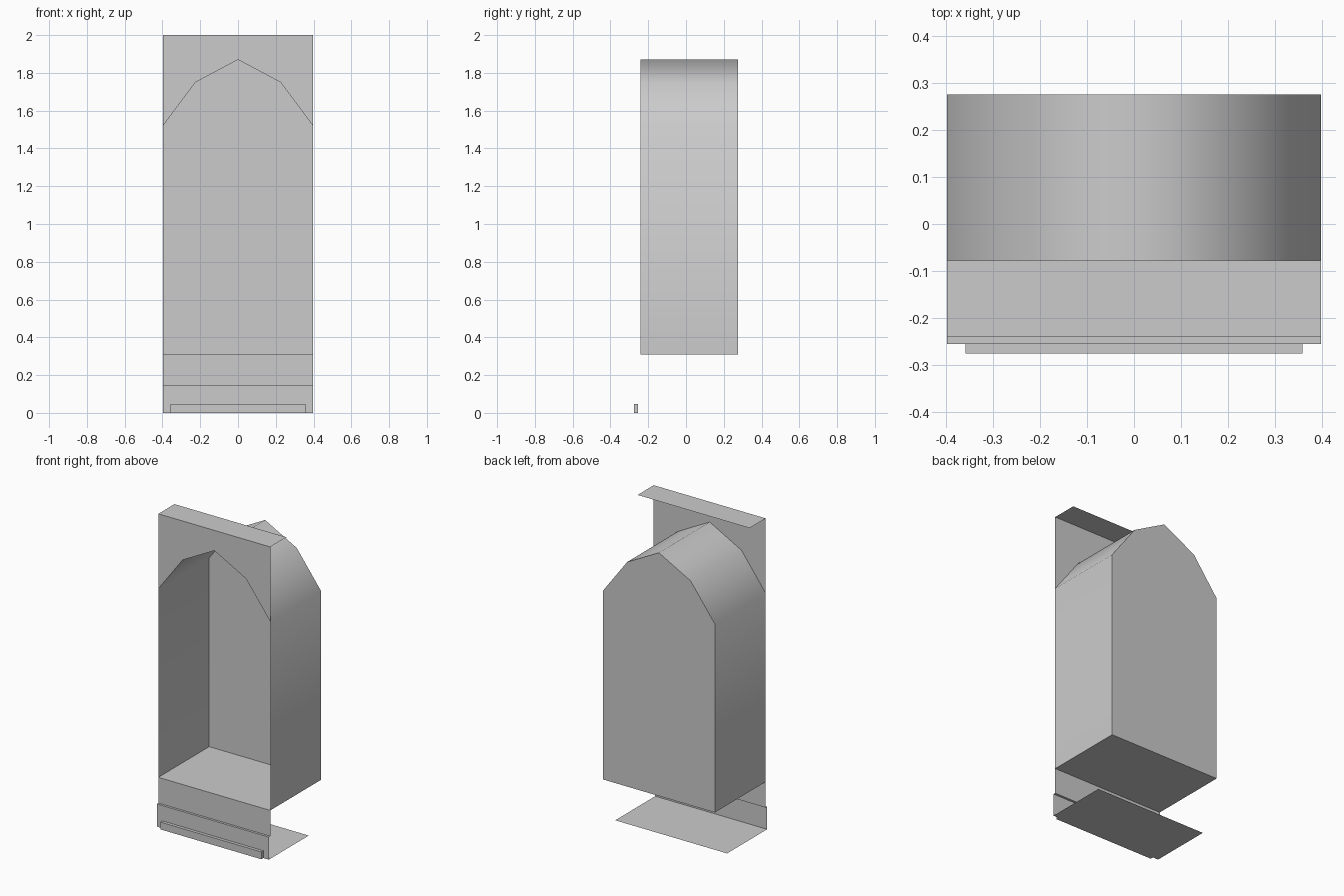
import bpy

if "Cube" in bpy.data.objects:
    bpy.data.objects.remove(bpy.data.objects["Cube"])

W = 0.397            # half width
WALL, BASE, BACK = -0.24, -0.255, 0.275
SILL, SKIRT = 0.31, 0.145


def add_mesh(name, verts, faces, smooth=False):
    mesh = bpy.data.meshes.new(name)
    mesh.from_pydata(verts, [], faces)
    mesh.polygons.foreach_set("use_smooth", [smooth] * len(faces))
    mesh.update()
    obj = bpy.data.objects.new(name, mesh)
    bpy.context.collection.objects.link(obj)
    return obj


def strip(name, path, half):
    """Sweep a (y, z) path across x from -half to half."""
    verts = [(x, y, z) for y, z in path for x in (-half, half)]
    faces = [(2 * i, 2 * i + 1, 2 * i + 3, 2 * i + 2) for i in range(len(path) - 1)]
    return add_mesh(name, verts, faces)


# Arch profile shared by the wall opening and the niche
arch = [(-W, 1.52), (-0.225, 1.75), (0, 1.87), (0.225, 1.75), (W, 1.52)]
outline = [(-W, SILL)] + arch + [(W, SILL)]
n = len(outline)

# Wall above the arch: columns between the arch and the top edge
verts = [(x, WALL, h) for x, z in arch for h in (z, 2.0)]
add_mesh("wall_above_arch", verts,
         [(2 * i, 2 * i + 2, 2 * i + 3, 2 * i + 1) for i in range(len(arch) - 1)])

# Wall top ledge
strip("wall_top", [(WALL, 2.0), (-0.077, 2.0)], W)

# Wall below the niche, skirting lip and face
strip("wall_below_niche", [(SKIRT, 0)] and [(WALL, SKIRT), (WALL, SILL)], W)
strip("skirting_board", [(BASE, 0), (BASE, SKIRT), (WALL, SKIRT)], W)

# Ground plate
strip("base_plate", [(0.15, 0), (BASE, 0)], W)

# Niche sides and vault, smooth shaded
verts = [(x, y, z) for x, z in outline for y in (WALL, BACK)]
add_mesh("niche_vault", verts,
         [(2 * i, 2 * i + 1, 2 * i + 3, 2 * i + 2) for i in range(n - 1)], smooth=True)

# Niche back and floor
add_mesh("niche_back", [(x, BACK, z) for x, z in outline], [tuple(range(n))[::-1]])
strip("niche_floor", [(WALL, SILL), (BACK, SILL)], W)

# Small trim along the foot of the skirting
bpy.ops.mesh.primitive_cube_add(size=1, location=(0, -0.265, 0.0235))
trim = bpy.context.object
trim.name = "foot_trim"
trim.scale = (0.716, 0.02, 0.047)
